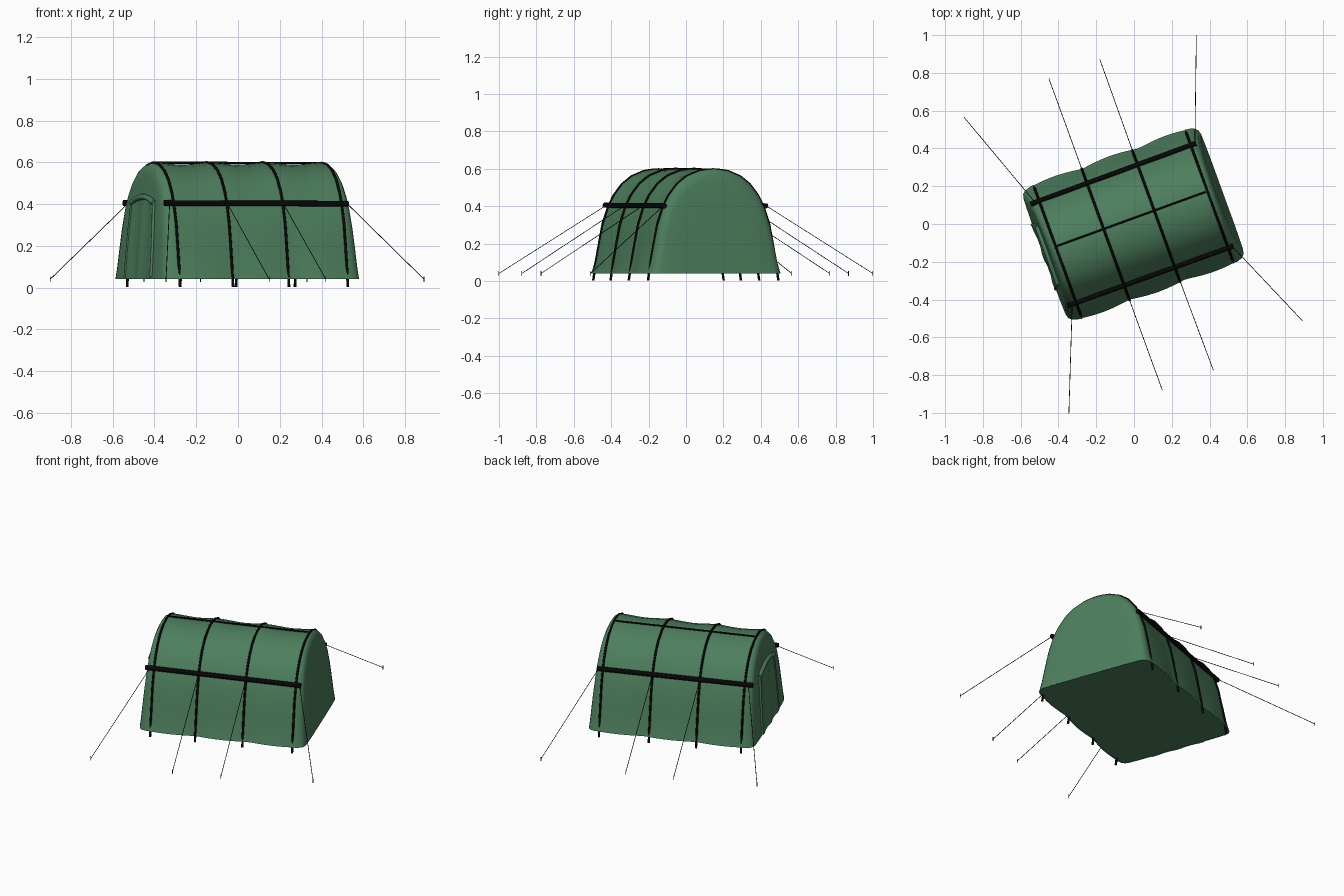
import bpy, bmesh, math

if "Cube" in bpy.data.objects:
    bpy.data.objects.remove(bpy.data.objects["Cube"])

ANG = math.radians(20)          # the tent sits turned on the ground
BASE = 0.04
RIBS = (-0.43, -0.16, 0.125, 0.425)


def world(u, v, z):
    return (u * math.cos(ANG) - v * math.sin(ANG), u * math.sin(ANG) + v * math.cos(ANG), z)


def material(name, col):
    m = bpy.data.materials.new(name)
    m.diffuse_color = (*col, 1)
    m.use_nodes = True
    m.node_tree.nodes["Principled BSDF"].inputs["Base Color"].default_value = m.diffuse_color
    return m


GREEN = material("green_canvas", (0.075, 0.21, 0.11))
BLACK = material("black_poles", (0.002, 0.002, 0.002))


def grid_object(name, rows, mat):
    """Skin a list of equal-length point rows."""
    bm = bmesh.new()
    vs = [[bm.verts.new(world(*p)) for p in r] for r in rows]
    for a, b in zip(vs, vs[1:]):
        for i in range(len(a) - 1):
            bm.faces.new((a[i], a[i + 1], b[i + 1], b[i]))
    bmesh.ops.remove_doubles(bm, verts=bm.verts, dist=0.0005)
    bmesh.ops.recalc_face_normals(bm, faces=bm.faces)
    me = bpy.data.meshes.new(name)
    bm.to_mesh(me)
    bm.free()
    for f in me.polygons:
        f.use_smooth = True
    me.materials.append(mat)
    ob = bpy.data.objects.new(name, me)
    bpy.context.collection.objects.link(ob)
    return ob


def tube(name, pts, r, mat=BLACK, res=2):
    cu = bpy.data.curves.new(name, 'CURVE')
    cu.dimensions = '3D'
    cu.bevel_depth = r
    cu.bevel_resolution = res
    cu.use_fill_caps = True
    sp = cu.splines.new('POLY')
    sp.points.add(len(pts) - 1)
    for p, c in zip(sp.points, pts):
        p.co = (*world(*c), 1)
    cu.materials.append(mat)
    ob = bpy.data.objects.new(name, cu)
    bpy.context.collection.objects.link(ob)
    bpy.ops.object.select_all(action='DESELECT')
    bpy.context.view_layer.objects.active = ob
    ob.select_set(True)
    bpy.ops.object.convert(target='MESH')
    return ob


# Half cross-section of the tent: (v, z)
HALF = [(0.368, 0.0), (0.352, 0.1), (0.334, 0.2), (0.314, 0.3), (0.283, 0.4), (0.252, 0.46),
        (0.205, 0.52), (0.15, 0.562), (0.08, 0.59), (0.03, 0.597)]
ARCH = HALF + [(0, 0.599)] + [(-v, z) for v, z in reversed(HALF)]


def section(u, scale, lean):
    row = []
    sag = 0.5 - 0.5 * math.cos(2 * math.pi * (u + 0.43) / 0.285) if abs(u) < 0.43 else 0
    for v, z in ARCH:
        low = max(0, 1 - z / 0.45)
        wave = -0.014 * math.cos(2 * math.pi * u / 0.63) * low
        vv = v + math.copysign(wave, v) if v else 0
        zz = BASE + max(0, z - BASE) * (0.998 - 0.016 * sag) * scale
        uu = u + math.copysign(lean * (1 - zz / 0.6), u)
        row.append((uu, vv * scale, zz))
    return row


# Canvas shell: long vault, rounded shoulders, bulging gables
ends = [(0.432, 1, 0.02), (0.446, 0.98, 0.03), (0.455, 0.945, 0.037), (0.459, 0.88, 0.04),
        (0.461, 0.7, 0.04), (0.462, 0.5, 0.04), (0.462, 0.25, 0.04), (0.462, 0.0, 0.04)]
rows = [section(-u - (0.008 if s < 1 else 0), s, l) for u, s, l in reversed(ends)]
rows += [section(-0.42 + 0.84 * i / 28, 1, 0) for i in range(29)]
rows += [section(u, s, l) for u, s, l in ends]
grid_object("canvas", rows, GREEN)

# Groundsheet closing the underside
grid_object("groundsheet", [[(r[0][0], r[0][1] * t * 0.99, BASE + 0.003) for t in (-1, -0.5, 0, 0.5, 1)]
                            for r in rows[2:-2]], GREEN)


# Door on one gable: hanging curtain with folds, hems and a rolled top
def gable(z, out=0.0):
    return -0.470 - 0.04 * (1 - z / 0.6) - out


door = []
for j in range(10):
    z = BASE + 0.38 * j / 9
    half = 0.175 - 0.03 * (j / 9) ** 2
    door.append([(gable(z, 0.002 + 0.004 * math.cos(t * 7)), half * t, z)
                 for t in [i / 8 - 1 for i in range(17)]])
grid_object("door_curtain", door, GREEN)
for side, s in (("left", -1), ("right", 1)):
    tube("door_hem_" + side, [(gable(z, 0.001), s * (0.18 - 0.03 * (z / 0.42) ** 2), z)
                              for z in (BASE + 0.01, 0.15, 0.28, 0.41)], 0.009, GREEN)
tube("door_roll", [(gable(0.42, 0.003), 0.16 * t, 0.435 - 0.03 * t * t)
                   for t in (-1, -0.6, -0.2, 0.2, 0.6, 1)], 0.014, GREEN)

# Hoop poles over the canvas
for k, u in enumerate(RIBS):
    lift = -0.003 if k in (0, 3) else 0.0
    path = [(u, v + math.copysign(0.003, v) * (v != 0), z + (lift if z > 0.3 else 0.008))
            for v, z in ARCH]
    path[0], path[-1] = [(a, b, 0.003) for a, b, _ in (path[0], path[-1])]
    tube(f"hoop_{k + 1}", path, 0.0068)

# Side rails and ridge pole
for side, s in (("front", -1), ("back", 1)):
    tube("rail_" + side, [(-0.48, s * 0.286, 0.405), (0.455, s * 0.289, 0.402)], 0.014, res=3)
tube("ridge_pole", [(-0.43, 0.03, 0.598), (0.415, 0.03, 0.597)], 0.005)

# Guy ropes and stakes on both sides
STAKES = {-1: ((-0.666, -0.822), (-0.16, -0.876), (0.13, -0.872), (0.662, -0.785)),
          1: ((-0.652, 0.838), (-0.16, 0.876), (0.128, 0.878), (0.652, 0.826))}
for side, s in (("front", -1), ("back", 1)):
    for k, (u, (end_u, end_v)) in enumerate(zip(RIBS, STAKES[s])):
        start_u = u * 1.06 if k in (0, 3) else u
        tube(f"guy_rope_{side}_{k + 1}", [(start_u, s * 0.295, 0.4), (end_u, end_v, 0.04)],
             0.0018, res=1)
        tube(f"stake_{side}_{k + 1}", [(end_u, end_v, 0.027), (end_u, end_v, 0.053)],
             0.002, res=1)
